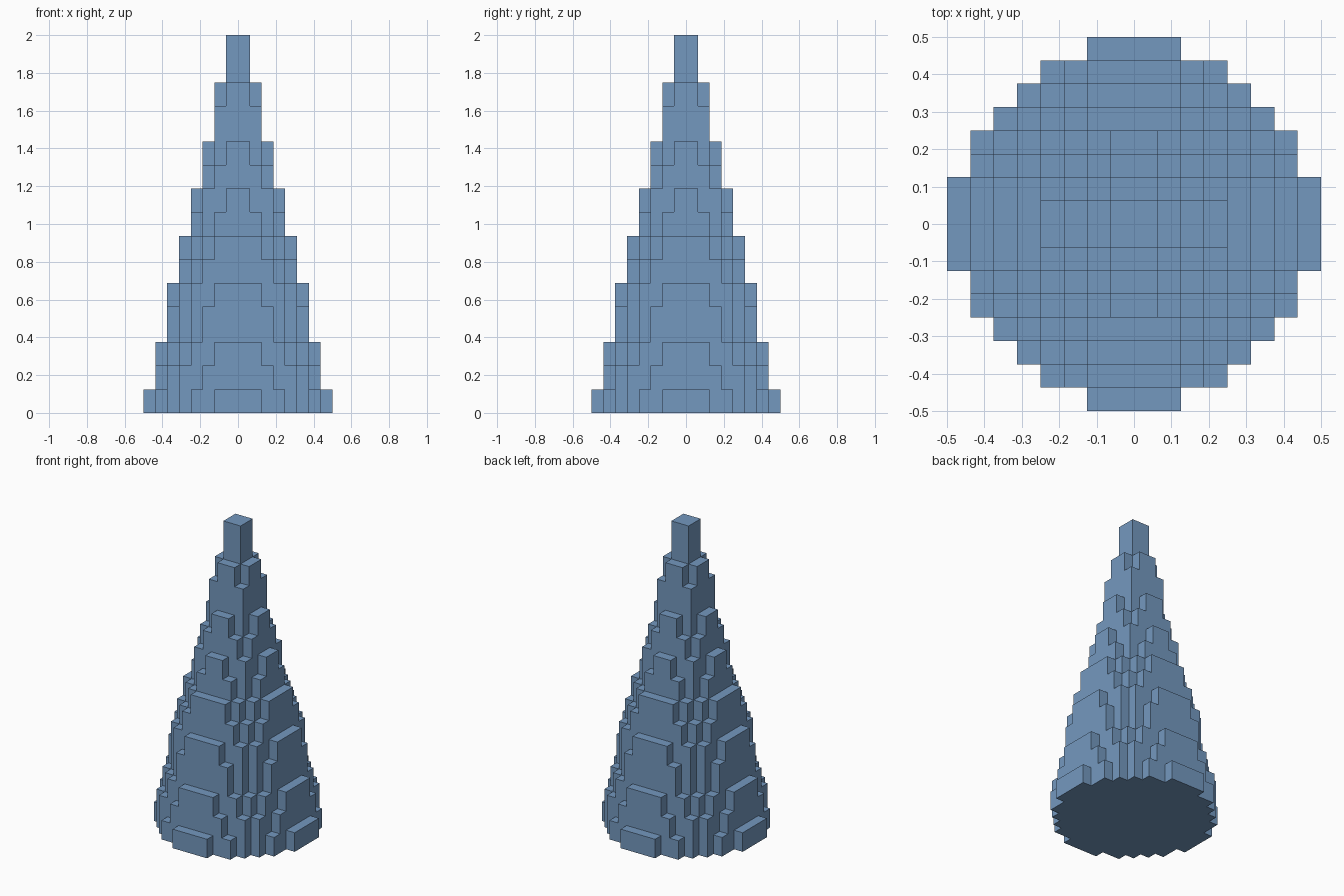
import bpy, bmesh, math
from mathutils import Vector

cube = bpy.data.objects.get("Cube")
if cube:
    bpy.data.objects.remove(cube, do_unlink=True)

U = 1 / 16          # edge of one block
R = 8               # base radius in blocks
# Top of each tier in blocks; the radius shrinks by half a block per tier
TIER_TOPS = [2, 4, 6, 9, 11, 13, 15, 17, 19, 21, 23, 26, 28, 32]

# Single flat colour
blue = bpy.data.materials.new("steel blue")
blue.use_nodes = True
colour = (0.175, 0.315, 0.52, 1)
blue.diffuse_color = colour
blue.node_tree.nodes["Principled BSDF"].inputs["Base Color"].default_value = colour


def inside(face, radius):
    c = face.calc_center_median()
    return math.hypot(c.x, c.y) < radius * U


# Block grid trimmed to the base disc
bm = bmesh.new()
bmesh.ops.create_grid(bm, x_segments=2 * R, y_segments=2 * R, size=R * U)
outside = [f for f in bm.faces if not inside(f, R - 0.25)]
bmesh.ops.delete(bm, geom=outside, context='FACES')

# Raise the shrinking disc tier by tier
top = list(bm.faces)
z = 0
for i, tier_top in enumerate(TIER_TOPS):
    radius = R - 0.25 - 0.5 * i
    top = [f for f in top if inside(f, radius)]
    ret = bmesh.ops.extrude_face_region(bm, geom=top, use_keep_orig=(i == 0))
    verts = [g for g in ret["geom"] if isinstance(g, bmesh.types.BMVert)]
    top = [g for g in ret["geom"] if isinstance(g, bmesh.types.BMFace)]
    bmesh.ops.translate(bm, verts=verts, vec=Vector((0, 0, (tier_top - z) * U)))
    z = tier_top

# Merge coplanar blocks into clean flat faces
bmesh.ops.recalc_face_normals(bm, faces=bm.faces[:])
bmesh.ops.dissolve_limit(bm, angle_limit=0.01, verts=bm.verts[:], edges=bm.edges[:])

mesh = bpy.data.meshes.new("stepped_cone")
bm.to_mesh(mesh)
bm.free()
mesh.materials.append(blue)
cone = bpy.data.objects.new("stepped_cone", mesh)
bpy.context.collection.objects.link(cone)
